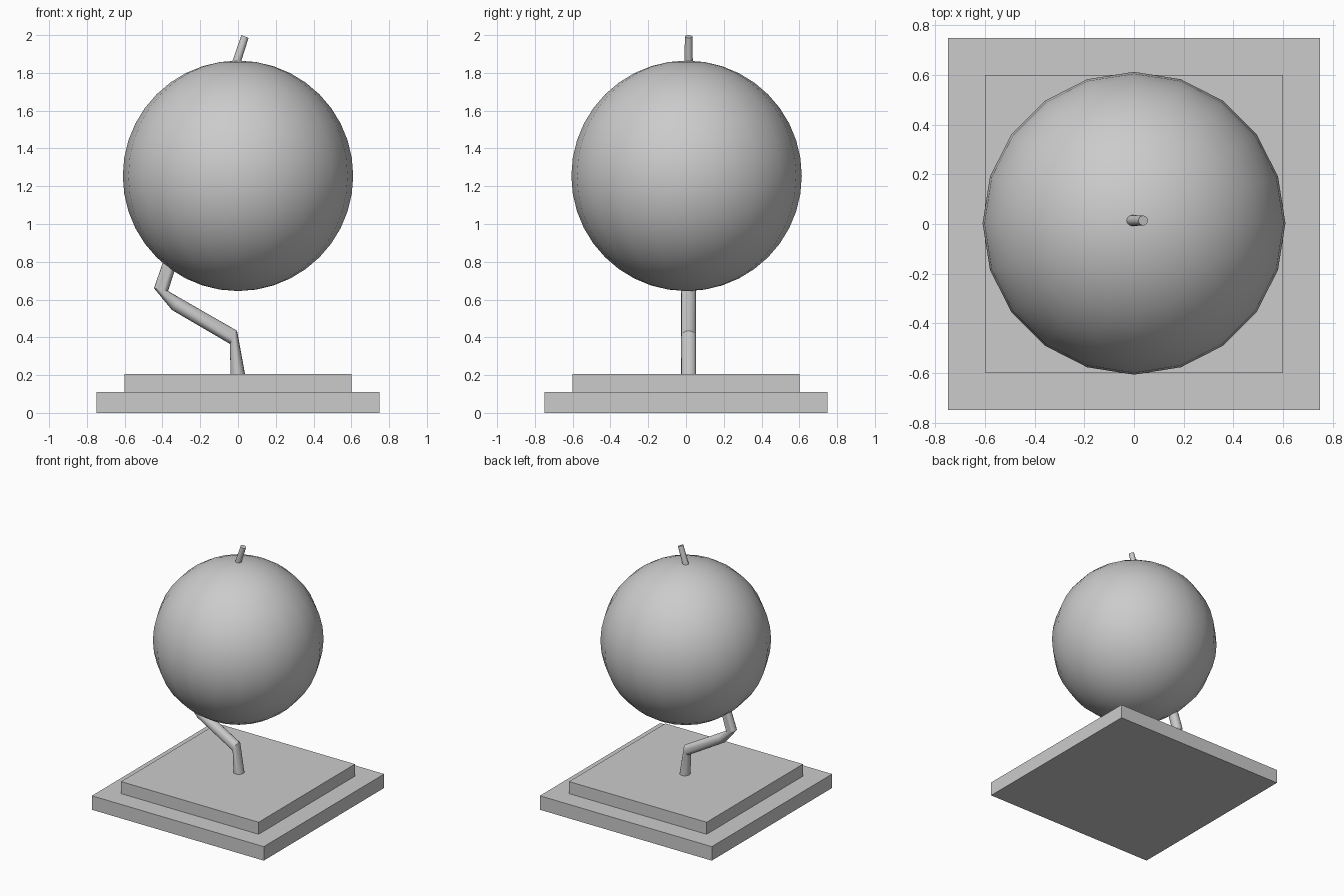
import bpy, bmesh, math
from mathutils import Vector

default = bpy.data.objects.get("Cube")
if default:
    bpy.data.objects.remove(default, do_unlink=True)

GREY = (0.6, 0.6, 0.6, 1.0)
grey = bpy.data.materials.new("plain grey")
grey.use_nodes = True
grey.diffuse_color = GREY
grey.node_tree.nodes["Principled BSDF"].inputs["Base Color"].default_value = GREY


def add_object(name, bm, smooth_angle=None):
    bmesh.ops.recalc_face_normals(bm, faces=bm.faces)
    mesh = bpy.data.meshes.new(name)
    bm.to_mesh(mesh)
    bm.free()
    mesh.materials.append(grey)
    obj = bpy.data.objects.new(name, mesh)
    bpy.context.collection.objects.link(obj)
    if smooth_angle:
        bpy.ops.object.select_all(action='DESELECT')
        obj.select_set(True)
        bpy.context.view_layer.objects.active = obj
        bpy.ops.object.shade_smooth_by_angle(angle=math.radians(smooth_angle))
    return obj


def slab(name, width, bottom, top):
    bm = bmesh.new()
    bmesh.ops.create_cube(bm, size=1)
    bmesh.ops.scale(bm, vec=(width, width, top - bottom), verts=bm.verts)
    bmesh.ops.translate(bm, vec=(0, 0, (bottom + top) / 2), verts=bm.verts)
    return add_object(name, bm)


# Stepped square base
slab("lower_base", 1.5, 0, 0.11)
slab("upper_base", 1.2, 0.11, 0.205)

# Globe
bm = bmesh.new()
bmesh.ops.create_uvsphere(bm, u_segments=20, v_segments=20, radius=0.61)
bmesh.ops.translate(bm, vec=(0, 0.003, 1.255), verts=bm.verts)
add_object("globe", bm, 30)

# Bent support that runs on through the globe as its tilted axle
# Each ring: left x, left z, right x, right z, half depth
RINGS = [
    (-0.04, 0.19, 0.04, 0.19, 0.04),
    (-0.042, 0.365, -0.005, 0.435, 0.04),
    (-0.35, 0.545, -0.31, 0.61, 0.04),
    (-0.445, 0.66, -0.37, 0.645, 0.04),
    (0.018, 2.0, 0.056, 1.985, 0.02),
]
SIDES = 16
bm = bmesh.new()
loops = []
for lx, lz, rx, rz, depth in RINGS:
    left, right = Vector((lx, 0.014, lz)), Vector((rx, 0.014, rz))
    center, half = (left + right) / 2, (right - left) / 2
    angles = [math.tau * i / SIDES for i in range(SIDES)]
    loops.append([bm.verts.new(center + half * math.cos(a)
                               + Vector((0, depth * math.sin(a), 0))) for a in angles])
for low, high in zip(loops, loops[1:]):
    for i in range(SIDES):
        j = (i + 1) % SIDES
        bm.faces.new((low[i], low[j], high[j], high[i]))
bm.faces.new(loops[0])
bm.faces.new(loops[-1])
add_object("support_arm_and_axle", bm, 30)
